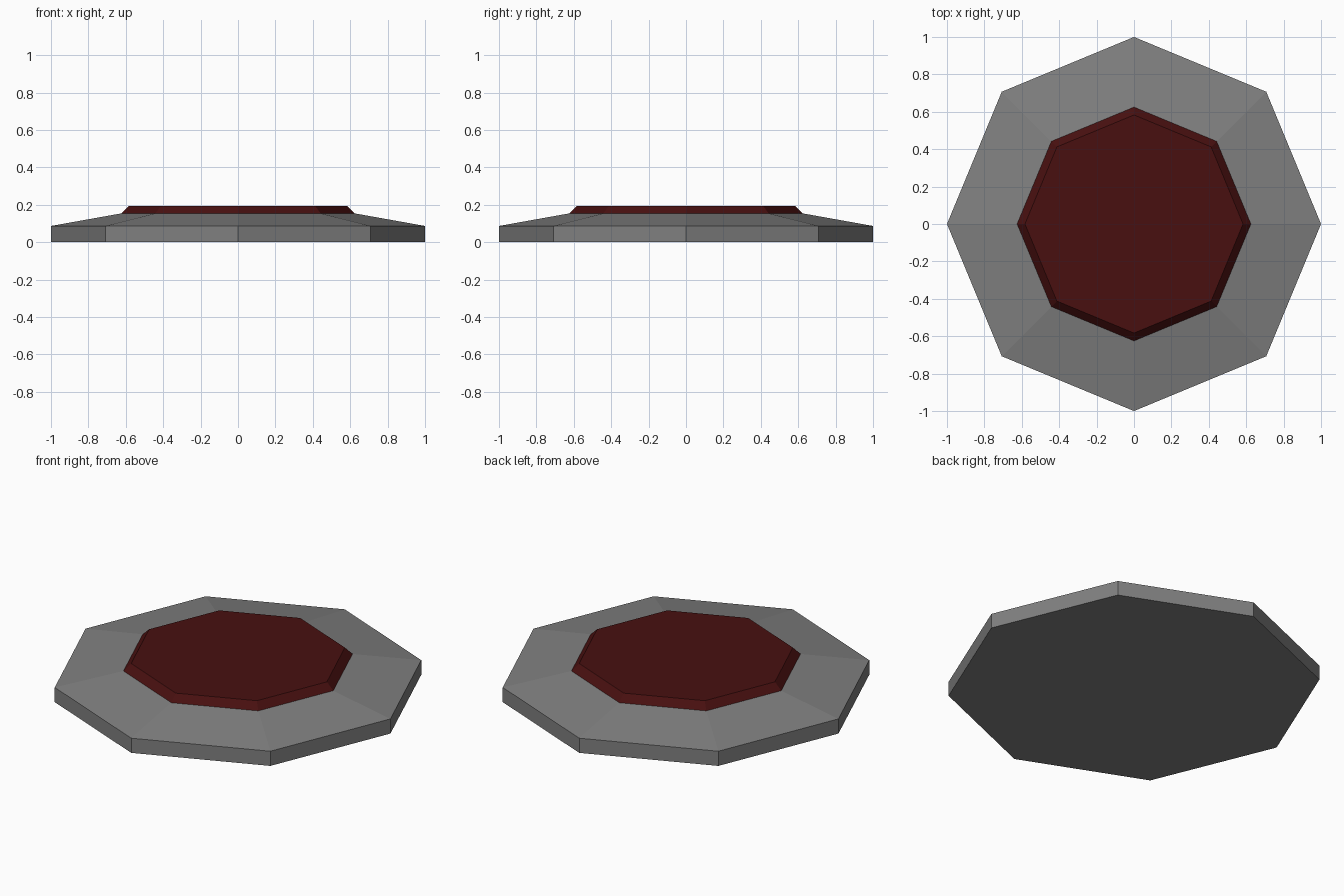
import bpy, bmesh, math

if "Cube" in bpy.data.objects:
    bpy.data.objects.remove(bpy.data.objects["Cube"])

SIDES = 8


def material(name, rgb):
    m = bpy.data.materials.new(name)
    m.diffuse_color = (*rgb, 1.0)
    m.use_nodes = True
    m.node_tree.nodes["Principled BSDF"].inputs["Base Color"].default_value = m.diffuse_color
    return m


def octagon_stack(name, rings, mat, cap_bottom, cap_top):
    """Flat-sided solid made by joining octagon rings given as (radius, height)."""
    bm = bmesh.new()
    loops = []
    for r, z in rings:
        loops.append([bm.verts.new((r * math.cos(math.tau * i / SIDES),
                                    r * math.sin(math.tau * i / SIDES), z))
                      for i in range(SIDES)])
    for low, high in zip(loops, loops[1:]):
        for i in range(SIDES):
            j = (i + 1) % SIDES
            bm.faces.new((low[i], low[j], high[j], high[i]))
    if cap_bottom:
        bm.faces.new(loops[0][::-1])
    if cap_top:
        bm.faces.new(loops[-1])
    mesh = bpy.data.meshes.new(name)
    bm.to_mesh(mesh)
    bm.free()
    mesh.materials.append(mat)
    obj = bpy.data.objects.new(name, mesh)
    bpy.context.collection.objects.link(obj)
    return obj


grey = material("grey", (0.216, 0.216, 0.216))
dark_red = material("dark red", (0.065, 0.005, 0.005))

# Base: upright rim, then a shallow slope up to the pad
octagon_stack("base", [(1.0, 0.0), (1.0, 0.087), (0.625, 0.154)], grey, True, False)

# Raised pad with a bevelled edge, closing the top of the base
octagon_stack("raised_pad", [(0.625, 0.154), (0.583, 0.195)], dark_red, False, True)
